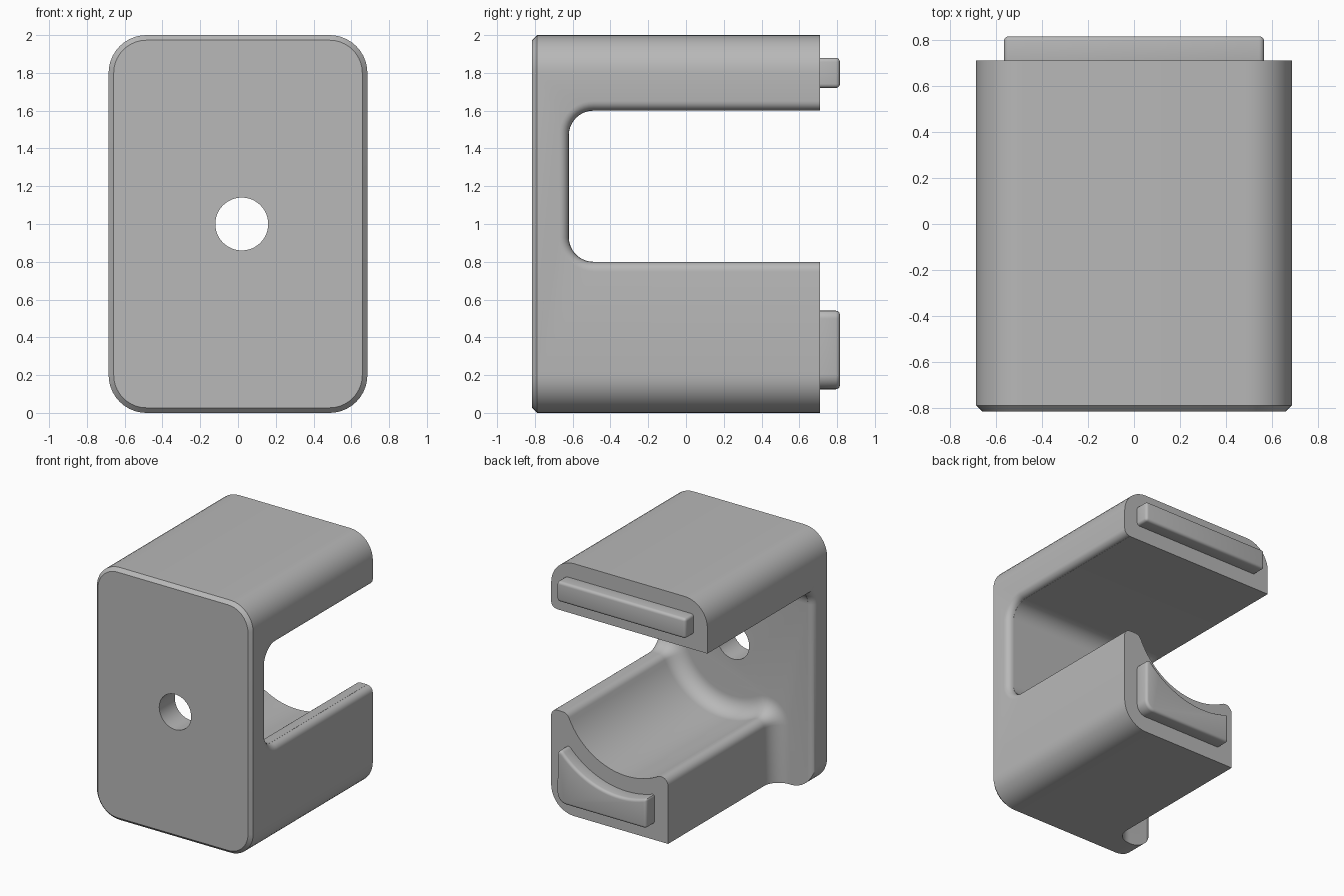
import bpy, bmesh
from math import sin, cos, pi, sqrt, atan2

cube = bpy.data.objects.get("Cube")
if cube:
    bpy.data.objects.remove(cube, do_unlink=True)

grey = bpy.data.materials.new("plain grey")
grey.use_nodes = True
COLOUR = (0.48, 0.48, 0.48, 1)
grey.diffuse_color = COLOUR
grey.node_tree.nodes["Principled BSDF"].inputs["Base Color"].default_value = COLOUR

HX, FRONT, BACK = 0.685, -0.815, 0.71   # half width, front face, arm ends
INNER, BLEND, EDGE = -0.62, 0.13, 0.05  # plate inner face, inside and edge fillets
CX, CZ, R, TIP = 0.02, 1.0, 0.56, 0.06  # cradle axis, radius, lip fillet
LOW, HIGH, SIDE = 0.8, 1.6, -0.34       # lower arm top, upper arm underside, lower arm side


def arc(cx, cz, r, a, b, n=10):
    return [(cx + r * cos(a + (b - a) * i / n), cz + r * sin(a + (b - a) * i / n))
            for i in range(n + 1)]


def loft(name, rings):
    """Skin equal closed rings of 3D points and cap both ends."""
    bm = bmesh.new()
    rows = [[bm.verts.new(p) for p in ring] for ring in rings]
    n = len(rows[0])
    for a, b in zip(rows, rows[1:]):
        for i in range(n):
            bm.faces.new((a[i], a[(i + 1) % n], b[(i + 1) % n], b[i]))
    bm.faces.new(rows[0])
    bm.faces.new(rows[-1])
    bmesh.ops.recalc_face_normals(bm, faces=bm.faces)
    mesh = bpy.data.meshes.new(name)
    bm.to_mesh(mesh)
    bm.free()
    ob = bpy.data.objects.new(name, mesh)
    bpy.context.collection.objects.link(ob)
    mesh.materials.append(grey)
    return ob


def at_y(profile, y):
    return [(x, y, z) for x, z in profile]


def apply_modifiers(ob):
    deps = bpy.context.evaluated_depsgraph_get()
    mesh = bpy.data.meshes.new_from_object(ob.evaluated_get(deps))
    ob.modifiers.clear()
    ob.data = mesh


def cut(ob, cutter):
    cutter.hide_render = True
    mod = ob.modifiers.new("cut", "BOOLEAN")
    mod.operation, mod.solver, mod.object = "DIFFERENCE", "EXACT", cutter
    apply_modifiers(ob)
    bpy.data.objects.remove(cutter, do_unlink=True)


def smooth(ob):
    bpy.ops.object.select_all(action="DESELECT")
    ob.select_set(True)
    bpy.context.view_layer.objects.active = ob
    bpy.ops.object.shade_smooth_by_angle(angle=pi / 6)


# Outer block with rounded long edges and a chamfered front
def outline(inset):
    r, pts = 0.2, []
    for k, (sx, sz) in enumerate([(1, 1), (-1, 1), (-1, -1), (1, -1)]):
        pts += arc(sx * (HX - r), 1 + sz * (1 - r), r - inset, k * pi / 2, (k + 1) * pi / 2)
    return pts


body = loft("bracket_body", [at_y(outline(0.027), FRONT),
                             at_y(outline(0), FRONT + 0.027), at_y(outline(0), BACK)])


# Pocket between the arms, with the cradle in the lower arm
def pocket(d):
    lx = SIDE + TIP
    lz = CZ - sqrt((R + TIP) ** 2 - (lx - CX) ** 2)
    rz = LOW - TIP
    rx = CX + sqrt((R + TIP) ** 2 - (CZ - rz) ** 2)
    la, ra = atan2(CZ - lz, CX - lx), atan2(CZ - rz, CX - rx)
    pts = [(1.2, HIGH - d), (-1.2, HIGH - d), (-1.2, -0.5), (SIDE - d, -0.5)]
    pts += arc(lx, lz, TIP + d, pi, la, 8)
    pts += arc(CX, CZ, R - d, la - pi, ra - pi, 32)[1:-1]
    pts += arc(rx, rz, TIP + d, ra, pi / 2, 8)
    return pts + [(1.2, LOW + d)]


turns = [i * pi / 20 for i in range(11)]
rings = [at_y(pocket(BLEND * (1 - sin(a))), INNER + BLEND * (1 - cos(a))) for a in turns]
cut(body, loft("pocket_cutter", rings + [at_y(pocket(0), 1.2)]))


# Rounded outer edges of the pocket on both sides
def opening(d, left):
    y, r = INNER + BLEND, BLEND + d
    if left:
        return arc(y, HIGH - BLEND, r, pi / 2, pi) + arc(y, LOW + BLEND, r, pi, 1.5 * pi) + [
            (1.2, LOW - d), (1.2, HIGH + d)]
    top = [(p, min(q, HIGH - 0.001)) for p, q in arc(y, HIGH - BLEND, r, pi / 2, pi)]
    return top + [(INNER - d, -0.5), (1.2, -0.5), (1.2, HIGH - 0.001)]


for side, left in ((1, True), (-1, False)):
    rings = []
    for i in range(7):
        a = i * pi / 12
        x = side * (HX - EDGE + EDGE * sin(a))
        rings.append([(x, y, z) for y, z in opening(0.001 + EDGE * (1 - cos(a)), left)])
    rings.append([(side * 0.9, y, z) for _, y, z in rings[-1]])
    cut(body, loft("edge_cutter", rings))

# Screw hole through the plate
hole = arc(CX, CZ, 0.14, 0, 2 * pi, 48)[:-1]
cut(body, loft("hole_cutter", [at_y(hole, -1), at_y(hole, -0.4)]))
smooth(body)

# Raised tongues on the arm ends
upper = [(-0.565, 1.72), (0.565, 1.72), (0.565, 1.88), (-0.565, 1.88)]
reach = R + 0.12
start, end = -pi / 2 - 0.361, -pi / 2 + 0.847
lower = ([(-0.22, 0.125)] + arc(CX, CZ, reach, start, end, 24)
         + [(0.565, 0.52)] + arc(0.485, 0.205, 0.08, 0, -pi / 2, 8))
for name, profile in (("upper_tongue", upper), ("lower_tongue", lower)):
    tongue = loft(name, [at_y(profile, BACK - 0.03), at_y(profile, 0.815)])
    bevel = tongue.modifiers.new("round", "BEVEL")
    bevel.width, bevel.segments = 0.022, 4
    bevel.limit_method, bevel.angle_limit = "ANGLE", 0.7
    apply_modifiers(tongue)
    smooth(tongue)
